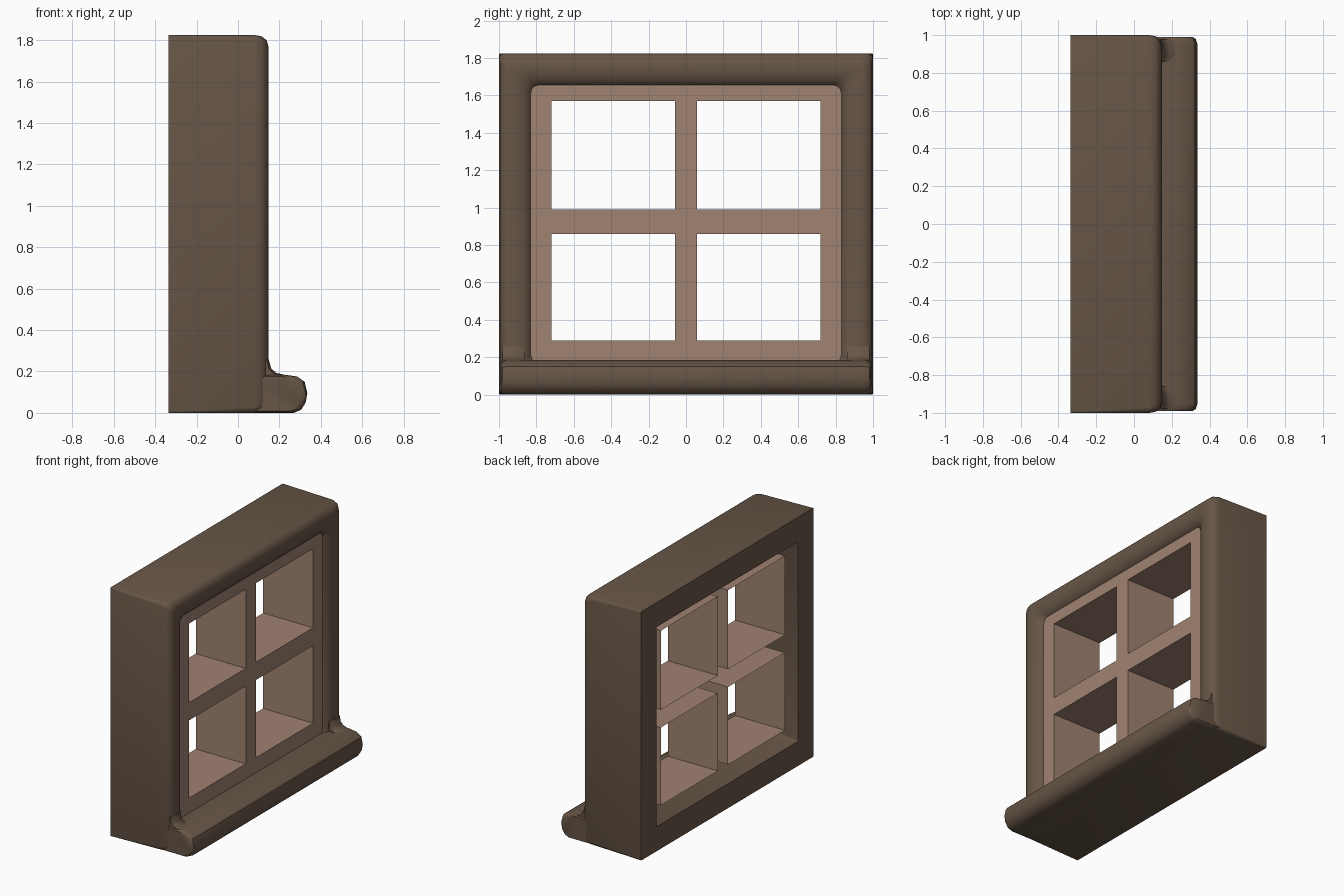
import bpy, bmesh, math

if "Cube" in bpy.data.objects:
    bpy.data.objects.remove(bpy.data.objects["Cube"])


def material(name, rgb):
    m = bpy.data.materials.new(name)
    m.diffuse_color = (*rgb, 1)
    m.use_nodes = True
    m.node_tree.nodes["Principled BSDF"].inputs["Base Color"].default_value = m.diffuse_color
    return m


DARK = material("dark_wood", (0.135, 0.092, 0.062))
LIGHT = material("light_wood", (0.35, 0.225, 0.165))


def finish(bm, name, mat, recalc=True):
    if recalc:
        bmesh.ops.recalc_face_normals(bm, faces=bm.faces[:])
    me = bpy.data.meshes.new(name)
    bm.to_mesh(me)
    bm.free()
    ob = bpy.data.objects.new(name, me)
    bpy.context.collection.objects.link(ob)
    me.materials.append(mat)
    bpy.ops.object.select_all(action='DESELECT')
    ob.select_set(True)
    bpy.context.view_layer.objects.active = ob
    bpy.ops.object.shade_smooth_by_angle(angle=math.radians(40))
    return ob


def loft(bm, rings, closed):
    """Bridge equal-length vertex loops; closed joins last to first, else caps."""
    rows = [[bm.verts.new(p) for p in r] for r in rings]
    pairs = list(zip(rows, rows[1:])) + ([(rows[-1], rows[0])] if closed else [])
    for a, b in pairs:
        n = len(a)
        for i in range(n):
            j = (i + 1) % n
            bm.faces.new((a[i], a[j], b[j], b[i]))
    if not closed:
        bm.faces.new(rows[0])
        bm.faces.new(rows[-1])


def rounded_rect(x, y, z0, z1, r):
    pts = []
    for k, (sy, zc) in enumerate([(1, z1 - r), (-1, z1 - r), (-1, z0 + r), (1, z0 + r)]):
        for s in range(4):
            a = math.pi / 2 * (k + s / 3)
            pts.append((x, sy * (y - r) + r * math.cos(a), zc + r * math.sin(a)))
    return pts


# Outer frame: (distance out from opening, x, corner radius)
profile = [(0.18, -0.335, 0.006), (0.18, 0.08, 0.03), (0.174, 0.115, 0.04),
           (0.155, 0.138, 0.045), (0.125, 0.147, 0.045), (0.08, 0.145, 0.045),
           (0.04, 0.132, 0.045), (0.012, 0.108, 0.045), (0.0, 0.075, 0.045),
           (0.0, -0.335, 0.006)]
bm = bmesh.new()
loft(bm, [rounded_rect(x, 0.82 + d, 0.18 - d, 1.645 + d, r) for d, x, r in profile], True)
finish(bm, "outer_frame", DARK)

# Sill: rounded nose, slightly tapered ends
sill = [(0.06, 0.0), (0.27, 0.0), (0.305, 0.015), (0.327, 0.05), (0.335, 0.095),
        (0.322, 0.15), (0.285, 0.176), (0.22, 0.185), (0.15, 0.185), (0.06, 0.175)]
bm = bmesh.new()
loft(bm, [[(0.06 + (x - 0.06) * (1 - s), y, 0.09 + (z - 0.09) * (1 - s)) for x, z in sill]
          for y, s in [(-0.99, 0.09), (-0.98, 0.03), (-0.955, 0),
                       (0.955, 0), (0.98, 0.03), (0.99, 0.09)]], False)
finish(bm, "sill", DARK)

# Concave fillets where the side posts meet the sill
fillet = [(0.10, 0.16), (0.22, 0.16), (0.22, 0.185), (0.185, 0.193),
          (0.16, 0.215), (0.148, 0.26), (0.10, 0.26)]
for side, label in ((1, "right"), (-1, "left")):
    bm = bmesh.new()
    loft(bm, [[(0.10 + (x - 0.10) * s, side * y, z) for x, z in fillet]
              for y, s in [(0.86, 0.7), (0.90, 1), (0.95, 1), (0.98, 0.8)]], False)
    finish(bm, "sill_fillet_" + label, DARK)

# Lattice: front plate with four openings lined by walls, open at the back
FRONT, BACK = 0.105, -0.30
ys = [-0.835, -0.72, -0.06, 0.06, 0.72, 0.835]
zs = [0.165, 0.29, 0.86, 0.99, 1.57, 1.66]
bm = bmesh.new()
for i in range(5):
    for j in range(5):
        c = [(ys[i], zs[j]), (ys[i + 1], zs[j]), (ys[i + 1], zs[j + 1]), (ys[i], zs[j + 1])]
        if i % 2 and j % 2:
            for a, b in zip(c, c[1:] + c[:1]):
                bm.faces.new([bm.verts.new(p) for p in
                              ((FRONT, *a), (FRONT, *b), (BACK, *b), (BACK, *a))])
        else:
            bm.faces.new([bm.verts.new((FRONT, *p)) for p in c])
bmesh.ops.remove_doubles(bm, verts=bm.verts[:], dist=1e-4)
finish(bm, "window_lattice", LIGHT, recalc=False)
